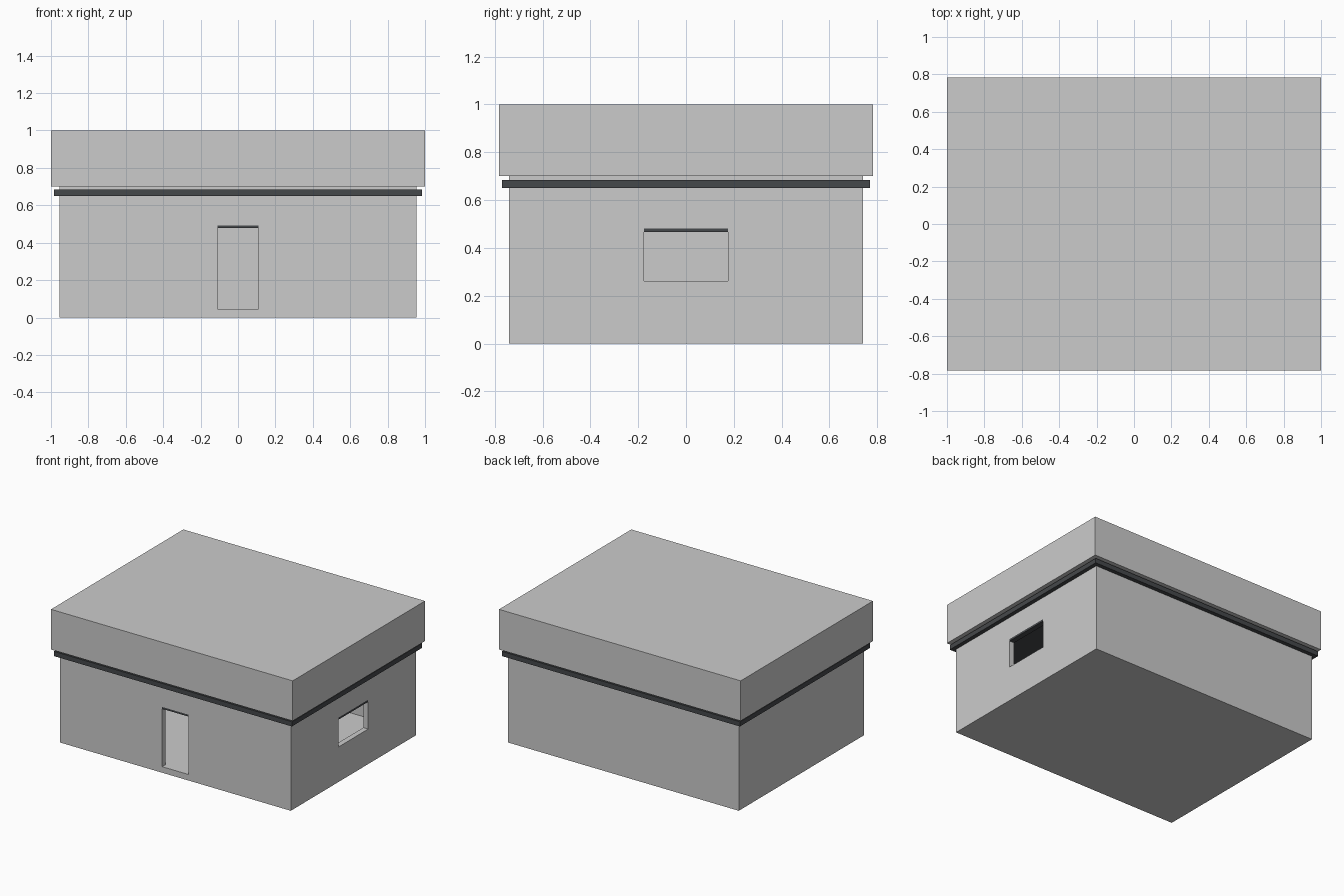
import bpy

if "Cube" in bpy.data.objects:
    bpy.data.objects.remove(bpy.data.objects["Cube"])

dark = bpy.data.materials.new("dark_trim")
dark.diffuse_color = (0.06, 0.065, 0.07, 1)
dark.use_nodes = True
dark.node_tree.nodes["Principled BSDF"].inputs["Base Color"].default_value = dark.diffuse_color


def box(name, x, y, z, mat=None):
    """Box from (min, max) ranges on each axis."""
    verts = [(a, b, c) for c in z for b in y for a in x]
    faces = [(0, 2, 3, 1), (4, 5, 7, 6), (0, 1, 5, 4),
             (2, 6, 7, 3), (0, 4, 6, 2), (1, 3, 7, 5)]
    mesh = bpy.data.meshes.new(name)
    mesh.from_pydata(verts, [], faces)
    if mat:
        mesh.materials.append(mat)
    ob = bpy.data.objects.new(name, mesh)
    bpy.context.collection.objects.link(ob)
    return ob


def cut(target, cutter):
    mod = target.modifiers.new(cutter.name, 'BOOLEAN')
    mod.operation = 'DIFFERENCE'
    mod.solver = 'EXACT'
    mod.object = cutter
    cutter.hide_render = True
    cutter.hide_set(True)


W, D, T = 0.955, 0.74, 0.04      # half width, half depth, wall thickness
FLOOR = 0.045

# Hollow shell with floor, door opening in front, window on the right
walls = box("walls", (-W, W), (-D, D), (0, 0.70))
cut(walls, box("room_cutter", (-W + T, W - T), (-D + T, D - T), (FLOOR, 0.66)))
cut(walls, box("door_cutter", (-0.11, 0.11), (-D - 0.1, -D + T + 0.05), (FLOOR, 0.492)))
cut(walls, box("window_cutter", (W - T - 0.05, W + 0.1), (-0.175, 0.175), (0.262, 0.481)))

# Dark lintels at the top of each opening
box("door_lintel", (-0.11, 0.11), (-D, -D + T), (0.478, 0.492), dark)
box("window_lintel", (W - T, W), (-0.175, 0.175), (0.466, 0.481), dark)

# Dark ceiling plate projecting as a band, and the thick flat roof
box("ceiling_band", (-0.985, 0.985), (-0.77, 0.77), (0.65, 0.685), dark)
box("roof", (-1, 1), (-0.782, 0.782), (0.70, 1.0))
